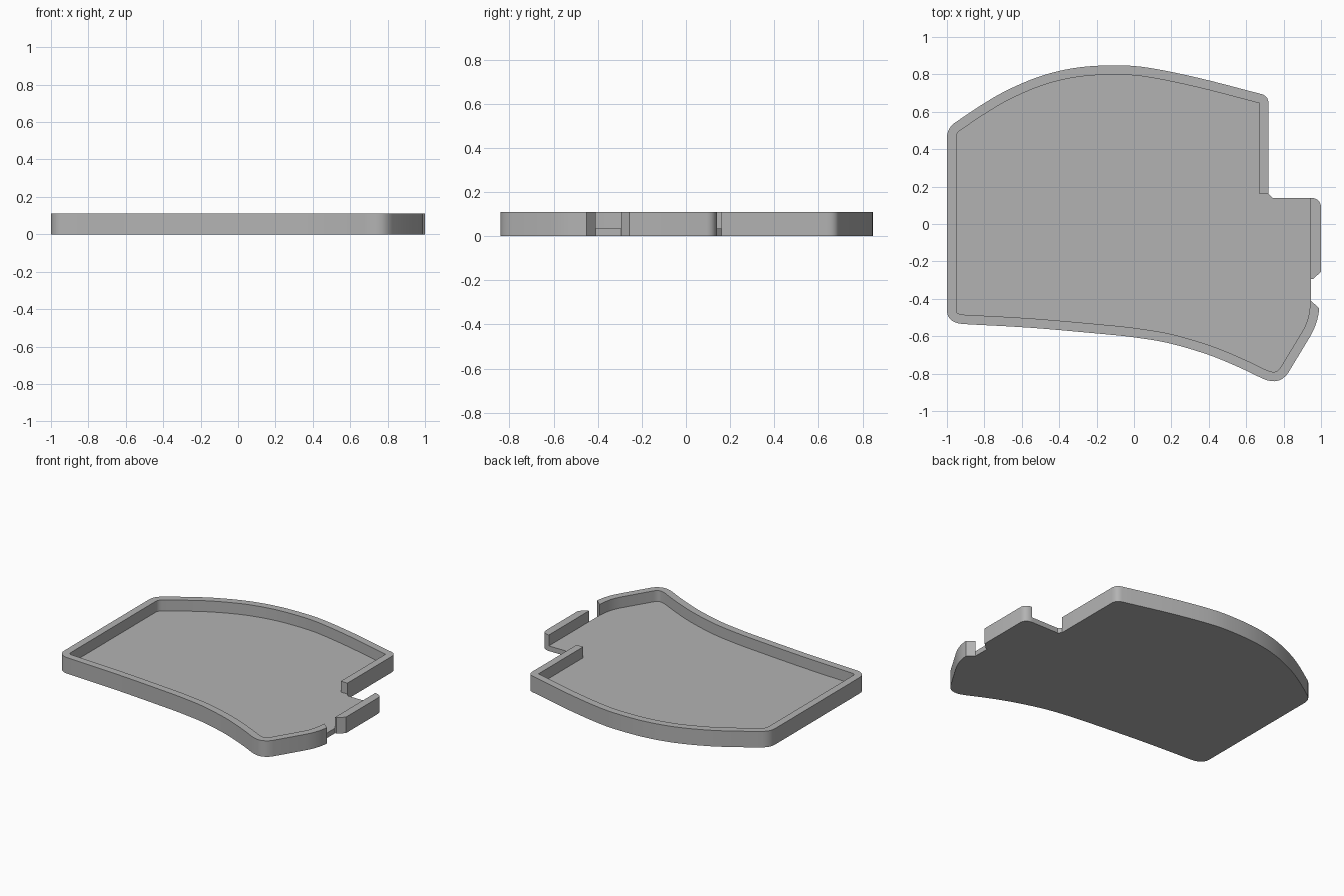
import bpy, bmesh, math
from mathutils import Vector
from mathutils.geometry import intersect_point_line

if "Cube" in bpy.data.objects:
    bpy.data.objects.remove(bpy.data.objects["Cube"])

HEIGHT, FLOOR, WALL = 0.11, 0.035, 0.05


def bend(a, corner, b, n=7):
    """Rounded corner from a to b."""
    a, corner, b = Vector(a), Vector(corner), Vector(b)
    return [a.lerp(corner, i / n).lerp(corner.lerp(b, i / n), i / n) for i in range(n + 1)]


def spline(points, n=5):
    """Smooth curve through the points."""
    p = [Vector(q) for q in points]
    p = [2 * p[0] - p[1]] + p + [2 * p[-1] - p[-2]]
    out = []
    for a, b, c, d in zip(p, p[1:], p[2:], p[3:]):
        for i in range(n):
            t = i / n
            out.append(0.5 * (2 * b + (c - a) * t + (2 * a - 5 * b + 4 * c - d) * t ** 2
                              + (3 * b - a - 3 * c + d) * t ** 3))
    return out + [p[-2]]


def clean(path):
    """Drop repeated points."""
    out = [path[0]]
    for p in path[1:]:
        if (p - out[-1]).length > 0.002:
            out.append(p)
    return out


def gap(p, path):
    """Distance from a point to an open path."""
    best = 10
    for a, b in zip(path, path[1:]):
        t = intersect_point_line(p, a, b)[1]
        best = min(best, (p - a.lerp(b, min(max(t, 0), 1))).length)
    return best


def inset(path, distance):
    """Shift an open path to its left, without loops at tight corners."""
    out = []
    for i, p in enumerate(path):
        before = (p - path[i - 1]).normalized() if i else (path[1] - p).normalized()
        after = (path[i + 1] - p).normalized() if i < len(path) - 1 else before
        along = (before + after).normalized()
        q = p + Vector((-along.y, along.x)) * distance / along.dot(before)
        if gap(q, path) > distance - 0.001:
            out.append(q)
    return out


def cap(bm, outline, z):
    """Flat horizontal face."""
    bm.faces.new([bm.verts.new((p[0], p[1], z)) for p in outline])


def fence(bm, path, low, high):
    """Upright faces along a path."""
    rows = [[bm.verts.new((p[0], p[1], z)) for p in path] for z in (low, high)]
    for i in range(len(path) - 1):
        bm.faces.new((rows[0][i], rows[0][i + 1], rows[1][i + 1], rows[1][i]))


# Outer rim: right side, curved back, left side, curved front, slanted tip
back = [(0.68, 0.695), (0.35, 0.78), (0.08, 0.835), (-0.09, 0.848), (-0.29, 0.838),
        (-0.48, 0.797), (-0.665, 0.722), (-0.81, 0.64), (-0.96, 0.54)]
front = [(-0.91, -0.535), (-0.55, -0.555), (-0.18, -0.587), (0.0, -0.606), (0.19, -0.638),
         (0.40, -0.70), (0.565, -0.768), (0.68, -0.823)]
rim = clean([Vector((0.72, 0.16))]
            + bend((0.72, 0.64), (0.72, 0.685), (0.68, 0.695)) + spline(back)
            + bend((-0.96, 0.54), (-1, 0.51), (-1, 0.46))
            + bend((-1, -0.46), (-1, -0.53), (-0.91, -0.535)) + spline(front)
            + bend((0.68, -0.823), (0.775, -0.87), (0.825, -0.795))
            + bend((0.94, -0.605), (0.985, -0.53), (0.99, -0.45)))
notch = [Vector((0.945, -0.41)), Vector((0.945, -0.295))]
inner = inset(rim, WALL) + [notch[0]]

# Side clip and the low step back to the right side
clip_end = Vector((0.945, 0.14))
clip = [notch[1], Vector((0.957, -0.295)), Vector((1, -0.255))]
clip += bend((1, 0.095), (0.995, 0.135), (0.95, 0.14)) + [clip_end]
step = [clip_end, Vector((0.74, 0.14)), rim[0]]

bm = bmesh.new()

# Base and floor
cap(bm, rim + notch + clip[1:] + [step[1]], 0)
cap(bm, inner + [notch[1]] + step, FLOOR)
fence(bm, notch, 0, FLOOR)
fence(bm, step, 0, FLOOR)

# Main wall
fence(bm, rim + [notch[0]], 0, HEIGHT)
fence(bm, inner, FLOOR, HEIGHT)
fence(bm, [rim[0], inner[0]], FLOOR, HEIGHT)
cap(bm, rim + inner[::-1], HEIGHT)

# Clip wall
fence(bm, clip, 0, HEIGHT)
fence(bm, [clip_end, notch[1]], FLOOR, HEIGHT)
cap(bm, clip, HEIGHT)

bmesh.ops.remove_doubles(bm, verts=bm.verts[:], dist=0.0001)
bmesh.ops.recalc_face_normals(bm, faces=bm.faces[:])
mesh = bpy.data.meshes.new("tray")
bm.to_mesh(mesh)
bm.free()
tray = bpy.data.objects.new("tray", mesh)
bpy.context.collection.objects.link(tray)

# Plain grey finish
grey = bpy.data.materials.new("grey")
grey.use_nodes = True
colour = (0.45, 0.45, 0.45, 1)
grey.diffuse_color = colour
grey.node_tree.nodes["Principled BSDF"].inputs["Base Color"].default_value = colour
mesh.materials.append(grey)

bpy.context.view_layer.objects.active = tray
tray.select_set(True)
bpy.ops.object.shade_smooth_by_angle(angle=math.radians(30))
